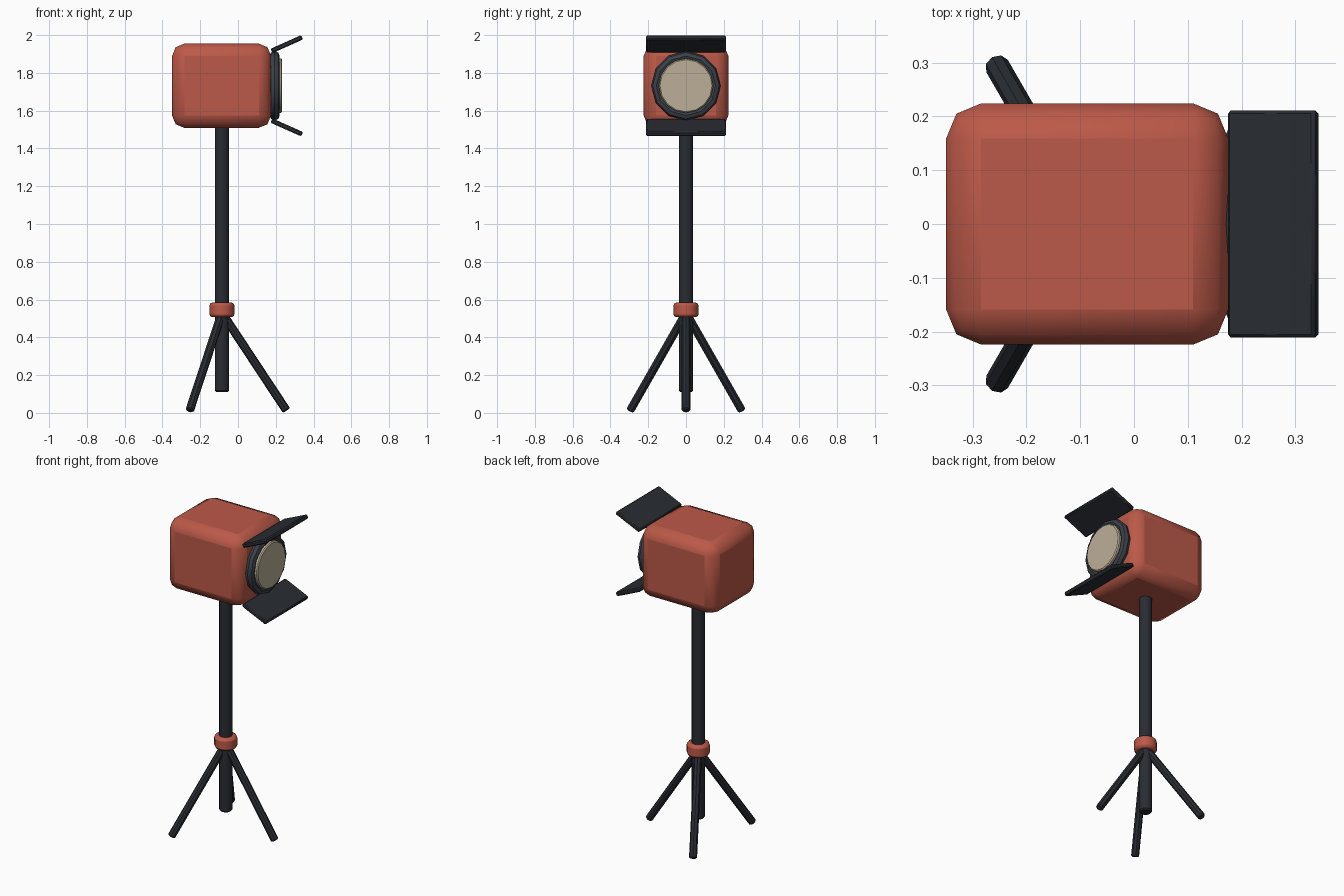
import bpy, math
from mathutils import Vector

if "Cube" in bpy.data.objects:
    bpy.data.objects.remove(bpy.data.objects["Cube"])

def material(name, rgb):
    m = bpy.data.materials.new(name)
    m.diffuse_color = (*rgb, 1)
    m.use_nodes = True
    m.node_tree.nodes["Principled BSDF"].inputs["Base Color"].default_value = m.diffuse_color
    return m

RED = material("red_paint", (0.50, 0.10, 0.065))
DARK = material("dark_metal", (0.022, 0.025, 0.032))
RIM = material("rim_metal", (0.045, 0.052, 0.065))
GLASS = material("warm_glass", (0.50, 0.43, 0.31))

def finish(name, mat, bevel=0, segments=1):
    ob = bpy.context.object
    ob.name = name
    ob.data.materials.append(mat)
    if bevel:
        b = ob.modifiers.new("bevel", 'BEVEL')
        b.width, b.segments = bevel, segments
        b.limit_method = 'ANGLE'
        b.angle_limit = math.radians(50)
    bpy.ops.object.shade_smooth_by_angle(angle=math.radians(40))
    return ob

def box(name, size, loc, mat, bevel, segments=1, tilt=0):
    bpy.ops.mesh.primitive_cube_add(size=1, location=loc)
    bpy.context.object.scale = size
    bpy.ops.object.transform_apply(location=False, rotation=False, scale=True)
    bpy.context.object.rotation_euler.y = tilt
    return finish(name, mat, bevel, segments)

def rod(name, a, b, radius, mat, sides=12, bevel=0.006, segments=1):
    a, b = Vector(a), Vector(b)
    bpy.ops.mesh.primitive_cylinder_add(vertices=sides, radius=radius,
                                        depth=(b - a).length, location=(a + b) / 2)
    bpy.context.object.rotation_euler = (b - a).to_track_quat('Z', 'Y').to_euler()
    return finish(name, mat, bevel, segments)

PX, CZ = -0.085, 1.732  # post position, lamp centre height

# lamp housing
box("lamp_housing", (0.524, 0.448, 0.446), (-0.087, 0, CZ), RED, 0.065, 2)

# lens rim and lens
bpy.ops.mesh.primitive_torus_add(major_segments=12, minor_segments=8, major_radius=0.157,
                                 minor_radius=0.027, location=(0.194, 0, CZ),
                                 rotation=(0, math.pi / 2, 0))
finish("lens_rim", RIM)
rod("lens", (0.16, 0, CZ), (0.234, 0, CZ), 0.144, GLASS, 16, 0.006)

# barn door flaps, above and below
for name, s in (("upper_flap", 1), ("lower_flap", -1)):
    box(name, (0.178, 0.422, 0.025), (0.2585, 0, CZ + s * 0.2205), DARK, 0.006, 1,
        -s * math.radians(24))

# stand post and collar
rod("post", (PX, 0, 0.11), (PX, 0, 1.58), 0.038, DARK, 12, 0.008)
rod("collar", (PX, 0, 0.507), (PX, 0, 0.584), 0.066, RED, 12, 0.015, 2)

# tripod legs
for i in range(3):
    a = i * math.tau / 3
    foot = (PX + 0.342 * math.cos(a), 0.342 * math.sin(a), 0.012)
    rod(f"tripod_leg_{i + 1}", (PX, 0, 0.53), foot, 0.023, DARK, 8, 0.006)
